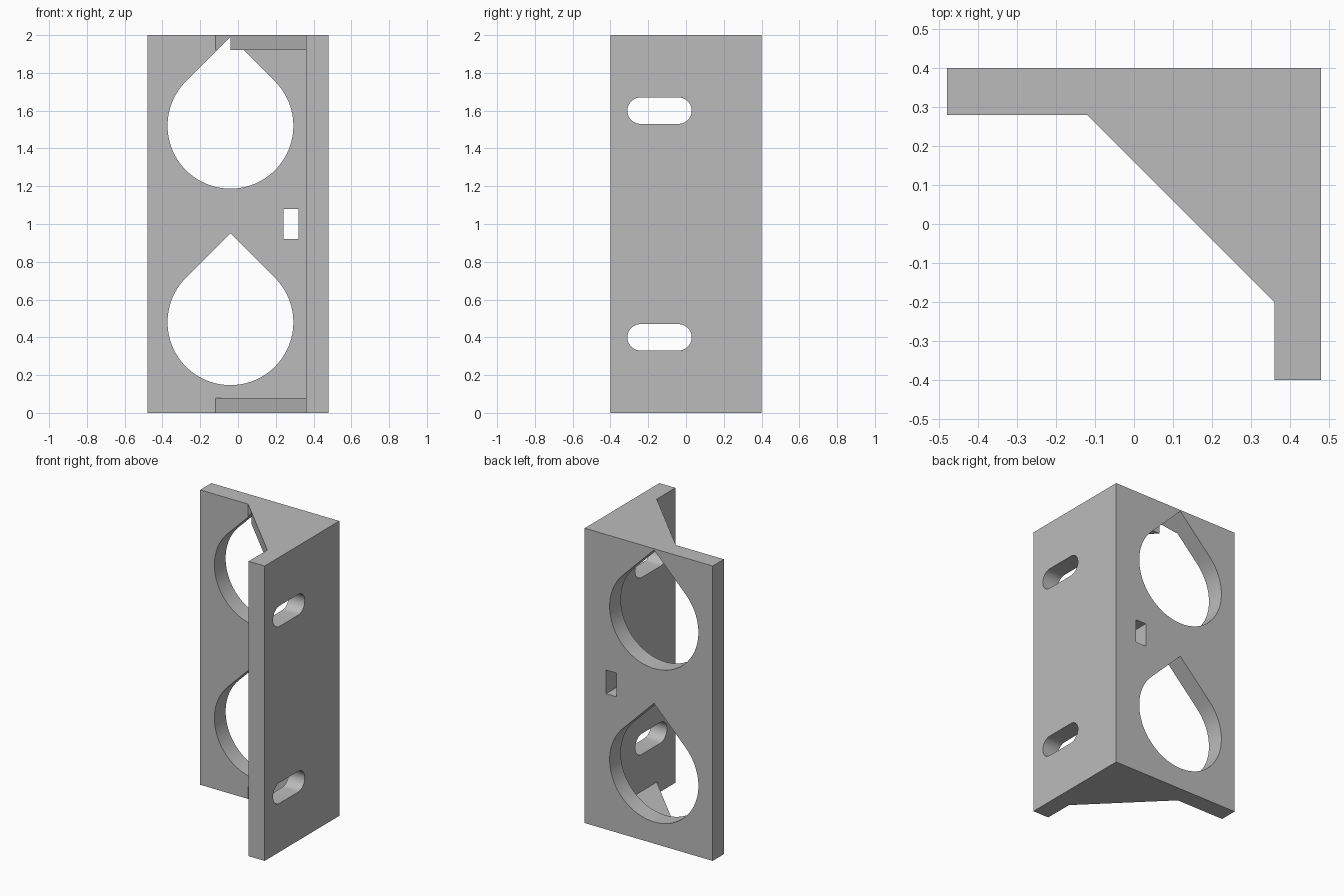
import bpy, math
from mathutils import Matrix, Vector

if "Cube" in bpy.data.objects:
    bpy.data.objects.remove(bpy.data.objects["Cube"], do_unlink=True)

grey = bpy.data.materials.new("plain grey")
grey.use_nodes = True
grey.diffuse_color = (0.5, 0.5, 0.5, 1)
grey.node_tree.nodes["Principled BSDF"].inputs["Base Color"].default_value = (0.5, 0.5, 0.5, 1)


def prism(name, outline, low, high, axis="z"):
    """Extrude a closed outline between two heights along the given axis."""
    place = {"z": lambda a, b, h: (a, b, h),
             "y": lambda a, b, h: (a, h, b),
             "x": lambda a, b, h: (h, a, b)}[axis]
    n = len(outline)
    verts = [place(a, b, h) for h in (low, high) for a, b in outline]
    faces = [range(n)[::-1], range(n, 2 * n)]
    faces += [(i, (i + 1) % n, (i + 1) % n + n, i + n) for i in range(n)]
    if axis == "y":
        faces = [list(f)[::-1] for f in faces]
    mesh = bpy.data.meshes.new(name)
    mesh.from_pydata(verts, [], [list(f) for f in faces])
    mesh.materials.append(grey)
    obj = bpy.data.objects.new(name, mesh)
    bpy.context.collection.objects.link(obj)
    return obj


def arc(cx, cy, r, start, end, steps):
    angles = [math.radians(start + (end - start) * i / steps) for i in range(steps + 1)]
    return [(cx + r * math.cos(a), cy + r * math.sin(a)) for a in angles]


def rect(a0, a1, b0, b1):
    return [(a0, b0), (a1, b0), (a1, b1), (a0, b1)]


# Bracket body: two plates at a right angle with a diagonal web
body = prism("corner_bracket", [(-0.48, 0.28), (-0.12, 0.28), (0.36, -0.2), (0.36, -0.4),
                                (0.48, -0.4), (0.48, 0.4), (-0.48, 0.4)], 0, 2)

# Hollow between the bottom and top gussets
cutters = [prism("gusset_gap_cutter", [(-0.6, 0.28), (-0.6, -0.6), (0.36, -0.6), (0.36, 0.28)],
                 0.08, 1.92)]

# Teardrop openings in the back plate
radius = 0.333
for z in (0.48, 1.52):
    drop = arc(-0.04, z, radius, 135, 405, 72) + [(-0.04, z + radius * math.sqrt(2))]
    cutters.append(prism("teardrop_cutter", drop, 0.2, 0.5, "y"))

# Small rectangular tie slot in the back plate
cutters.append(prism("tie_slot_cutter", rect(0.24, 0.32, 0.92, 1.08), 0.2, 0.5, "y"))

# Rounded mounting slots in the side plate
for z in (0.4, 1.6):
    slot = arc(-0.04, z, 0.07, -90, 90, 20) + arc(-0.24, z, 0.07, 90, 270, 20)
    cutters.append(prism("mounting_slot_cutter", slot, 0.3, 0.6, "x"))

for cutter in cutters:
    cutter.hide_render = True
    cutter.hide_set(True)
    cut = body.modifiers.new(cutter.name, "BOOLEAN")
    cut.operation, cut.solver, cut.object = "DIFFERENCE", "EXACT", cutter

# Apply the cuts, remove the helpers and smooth the curved walls
bpy.context.view_layer.objects.active = body
body.select_set(True)
for name in [m.name for m in body.modifiers]:
    bpy.ops.object.modifier_apply(modifier=name)
for cutter in cutters:
    bpy.data.objects.remove(cutter, do_unlink=True)
bpy.ops.object.shade_smooth_by_angle(angle=math.radians(30))
